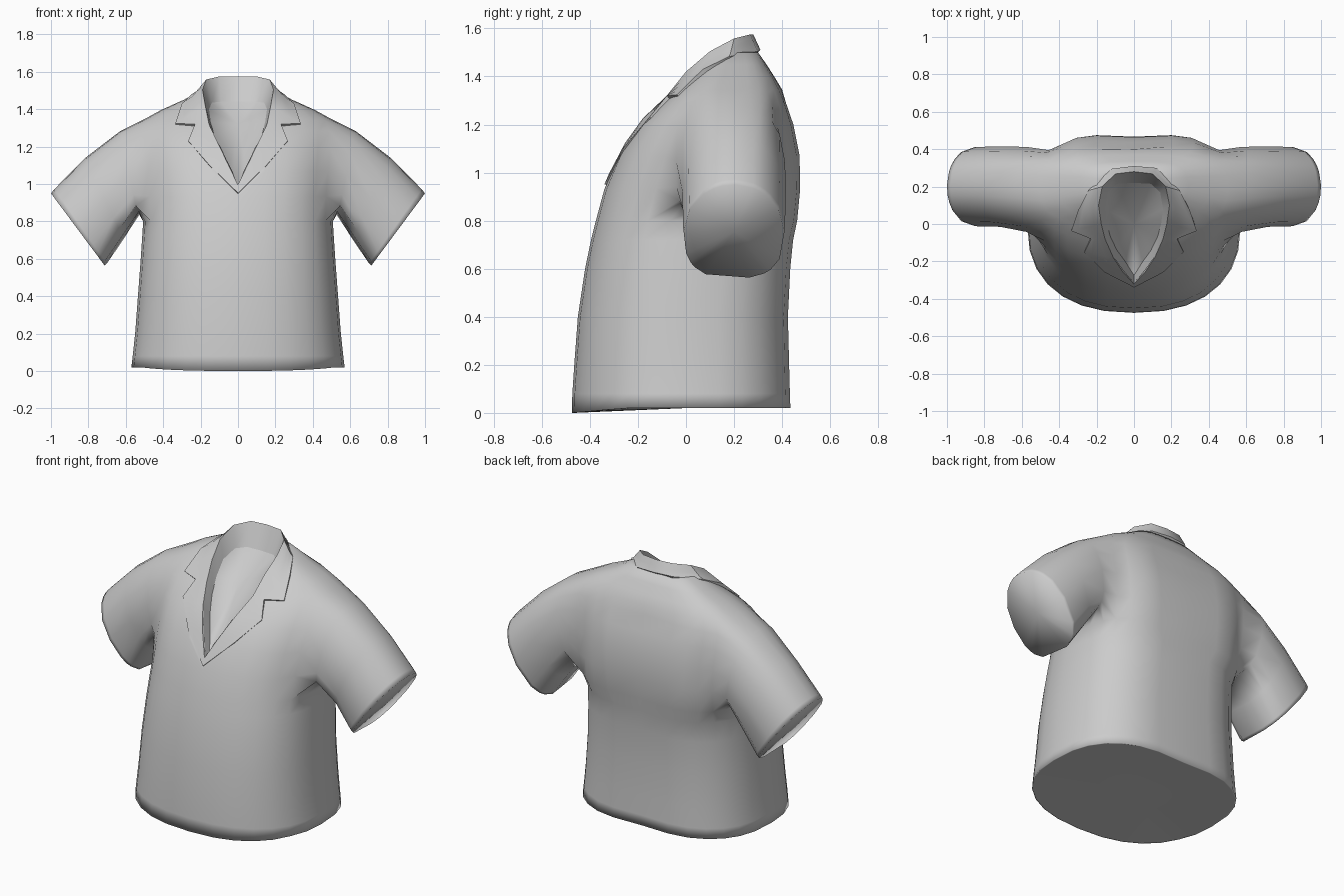
import bpy, bmesh, math
from mathutils import Vector
from mathutils.bvhtree import BVHTree

if "Cube" in bpy.data.objects:
    bpy.data.objects.remove(bpy.data.objects["Cube"])

fabric = bpy.data.materials.new("grey_fabric")
fabric.use_nodes = True
grey = (0.6, 0.6, 0.6, 1)
fabric.diffuse_color = grey
fabric.node_tree.nodes["Principled BSDF"].inputs["Base Color"].default_value = grey


def finish(bm, name):
    bmesh.ops.recalc_face_normals(bm, faces=bm.faces)
    for f in bm.faces:
        f.smooth = True
    mesh = bpy.data.meshes.new(name)
    bm.to_mesh(mesh)
    bm.free()
    mesh.materials.append(fabric)
    ob = bpy.data.objects.new(name, mesh)
    bpy.context.collection.objects.link(ob)
    return ob


def add_ring(bm, points):
    return [bm.verts.new(p) for p in points]


def bridge(bm, a, b):
    n = len(a)
    for i in range(n):
        j = (i + 1) % n
        bm.faces.new((a[i], a[j], b[j], b[i]))


def fan(bm, ring, centre):
    c = bm.verts.new(centre)
    for i in range(len(ring)):
        bm.faces.new((ring[i], ring[(i + 1) % len(ring)], c))


def spow(v, e):
    return math.copysign(abs(v) ** e, v)


# Torso: rings of height, half width, front y, back y; the back is boxier
N = 28
SECTIONS = [
    (0.02, .57, -.475, .45), (0.08, .563, -.473, .448), (0.2, .55, -.465, .445),
    (0.4, .535, -.45, .44), (0.6, .52, -.42, .45), (0.72, .512, -.395, .462),
    (0.8, .507, -.375, .475), (0.93, .51, -.34, .487), (1.07, .52, -.28, .484),
    (1.2, .53, -.2, .457), (1.29, .535, -.105, .425), (1.345, .5, -.045, .4),
    (1.395, .42, .01, .37), (1.45, .29, .06, .335), (1.5, .2, .11, .3)]
body = bmesh.new()
rings = []
for z, w, front, back in SECTIONS:
    mid, half = (front + back) / 2, (back - front) / 2
    pts = []
    for i in range(N):
        a = 2 * math.pi * i / N
        e = .85 if math.sin(a) < 0 else .75 if z < .75 else .62
        x, y = w * spow(math.cos(a), e), mid + half * spow(math.sin(a), e)
        drop = .02 * max(0, (-y - .25) / .225) if z < .05 else 0
        dent = .02 * max(0, 1 - abs(x) / .28) if y > .4 else 0
        pts.append((x, y - dent, z - drop))
    rings.append(add_ring(body, pts))
for lower, upper in zip(rings, rings[1:]):
    bridge(body, lower, upper)
hem = add_ring(body, [(v.co.x * .985, v.co.y * .985, v.co.z) for v in rings[0]])
bridge(body, rings[0], hem)
fan(body, hem, (0, 0, .02))
fan(body, rings[-1], (0, .2, 1.51))

# Sleeves grown out of arm holes: ring centre, up vector, depth
SLEEVE = [((.572, .19, 1.068), (.045, 0, .236), .235),
          ((.715, .2, .92), (.105, 0, .217), .215),
          ((.84, .2, .772), (.142, 0, .2), .212),
          ((.855, .2, .755), (.145, 0, .195), .21)]
LOW, HIGH, C0, C1 = 6, 11, -2, 3
for side in (1, -1):
    def grid(r, c):
        return rings[r][c % N if side > 0 else (N // 2 - c) % N]
    hole = set()
    for r in range(LOW, HIGH):
        for c in range(C0, C1):
            quad = {grid(r, c), grid(r, c + 1), grid(r + 1, c), grid(r + 1, c + 1)}
            hole.update(f for f in grid(r, c).link_faces if set(f.verts) == quad)
    bmesh.ops.delete(body, geom=list(hole), context='FACES_ONLY')
    loop = ([grid(LOW, c) for c in range(C0, C1)] + [grid(r, C1) for r in range(LOW, HIGH)]
            + [grid(HIGH, c) for c in range(C1, C0, -1)] + [grid(r, C0) for r in range(HIGH, LOW, -1)])
    angles = [math.atan2((v.co.z - 1.07) / .26, (v.co.y - .17) / .22) for v in loop]
    for centre, up, depth in SLEEVE:
        pts = []
        for a in angles:
            # underside is squarer than the top
            e = .75 if math.sin(a) < 0 else 1
            p = Vector(centre) + Vector(up) * spow(math.sin(a), e)
            pts.append((p.x * side, p.y + depth * spow(math.cos(a), e), p.z))
        ring = add_ring(body, pts)
        bridge(body, loop, ring)
        loop = ring
    fan(body, loop, (.855 * side, .2, .755))
for v in [v for v in body.verts if not v.link_faces]:
    body.verts.remove(v)

# Soften the shoulder between torso and sleeves
seam = [v for v in body.verts if .36 < abs(v.co.x) < .66 and v.co.z > .9]
for _ in range(2):
    bmesh.ops.smooth_vert(body, verts=seam, factor=.3, use_axis_x=True, use_axis_y=True, use_axis_z=True)
bmesh.ops.recalc_face_normals(body, faces=body.faces)
surface = BVHTree.FromBMesh(body)
shirt = finish(body, "shirt_body")

# Neck edge, sunken floor edge and collar outline, from back centre to the bottom of the V
EDGE = [(0, .28, 1.575), (.1, .268, 1.575), (.17, .2, 1.558), (.19, .1, 1.505),
        (.175, 0, 1.42), (.155, -.08, 1.32), (.11, -.165, 1.21), (.06, -.235, 1.11), (0, -.31, .99)]
FLOOR = [(0, .22, 1.44), (.09, .215, 1.44), (.14, .17, 1.435), (.155, .08, 1.4),
         (.145, 0, 1.33), (.125, -.07, 1.25), (.09, -.14, 1.16), (.045, -.2, 1.08), (0, -.27, .99)]
OUTER = [(0, .31, 1.51), (.12, .295, 1.51), (.24, .18, 1.475), (.3, .07, 1.43),
         (.335, -.035, 1.322), (.23, -.08, 1.32), (.262, -.14, 1.22), (.15, -.24, 1.09), (0, -.335, .95)]


def both(half):
    return half + [(-x, y, z) for x, y, z in half[-2:0:-1]]


# Cutter that opens the neck, slightly wider than the lining
cut = bmesh.new()
floor_ring, edge_ring, top_ring = [
    add_ring(cut, [(x * 1.03, y * 1.02, z + lift) for x, y, z in both(half)])
    for half, lift in ((FLOOR, 0), (EDGE, 0), (EDGE, .3))]
bridge(cut, floor_ring, edge_ring)
bridge(cut, edge_ring, top_ring)
fan(cut, floor_ring, (0, 0, 1.32))
fan(cut, top_ring, (0, 0, 1.8))
cutter = finish(cut, "neck_cutter")
cutter.hide_render = True
cutter.hide_set(True)
opening = shirt.modifiers.new("neck_opening", 'BOOLEAN')
opening.operation = 'DIFFERENCE'
opening.object = cutter

# Collar and lapels: strip laid over the body, lining the neck down to its floor
collar = bmesh.new()
STEPS = 4
inner, outer = both(EDGE), both(OUTER)
rows = [add_ring(collar, both(FLOOR))]
for s in range(STEPS + 1):
    pts = []
    for p, q in zip(inner, outer):
        point = Vector(p).lerp(Vector(q), s / STEPS)
        near, normal, _, _ = surface.find_nearest(point)
        if (point - near).dot(normal) < .008:
            point = near + normal * .008
        pts.append(point)
    rows.append(add_ring(collar, pts))
under = []
for v in rows[-1]:
    near, normal, _, _ = surface.find_nearest(v.co)
    under.append(near - normal * .01)
rows.append(add_ring(collar, under))
for a, b in zip(rows, rows[1:]):
    bridge(collar, a, b)
collar_ob = finish(collar, "collar")
bpy.context.view_layer.objects.active = collar_ob
collar_ob.select_set(True)
bpy.ops.object.shade_smooth_by_angle(angle=math.radians(40))
